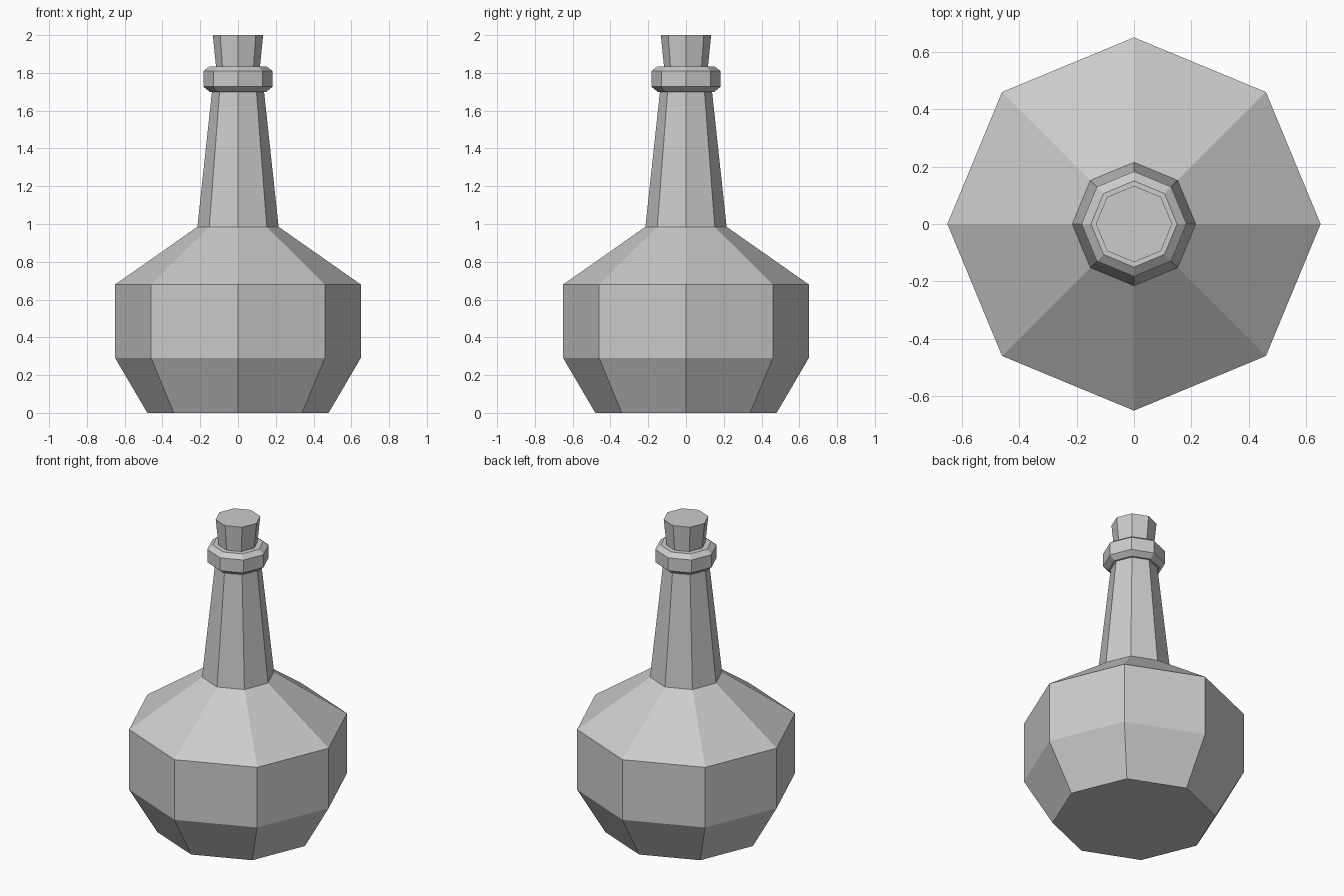
import bpy
import bmesh
from math import cos, sin, tau

if "Cube" in bpy.data.objects:
    bpy.data.objects.remove(bpy.data.objects["Cube"])

SIDES = 8


def lathe(name, profile):
    """Closed, flat-shaded solid turned from (radius, z) points."""
    bm = bmesh.new()
    rings = [[bm.verts.new((r * cos(tau * i / SIDES), r * sin(tau * i / SIDES), z))
              for i in range(SIDES)] for r, z in profile]
    for low, high in zip(rings, rings[1:]):
        for i in range(SIDES):
            j = (i + 1) % SIDES
            bm.faces.new((low[i], low[j], high[j], high[i]))
    bm.faces.new(rings[0][::-1])
    bm.faces.new(rings[-1])
    mesh = bpy.data.meshes.new(name)
    bm.to_mesh(mesh)
    bm.free()
    obj = bpy.data.objects.new(name, mesh)
    bpy.context.collection.objects.link(obj)
    return obj


# Bottle: body, shoulder, tapering neck and chamfered lip
lathe("bottle", [
    (0.48, 0.0), (0.65, 0.29), (0.65, 0.68), (0.215, 0.985),
    (0.138, 1.70), (0.15, 1.70), (0.183, 1.727), (0.183, 1.81), (0.15, 1.835),
])

# Cork stopper, wider at the top
lathe("cork", [(0.116, 1.83), (0.133, 2.0)])
